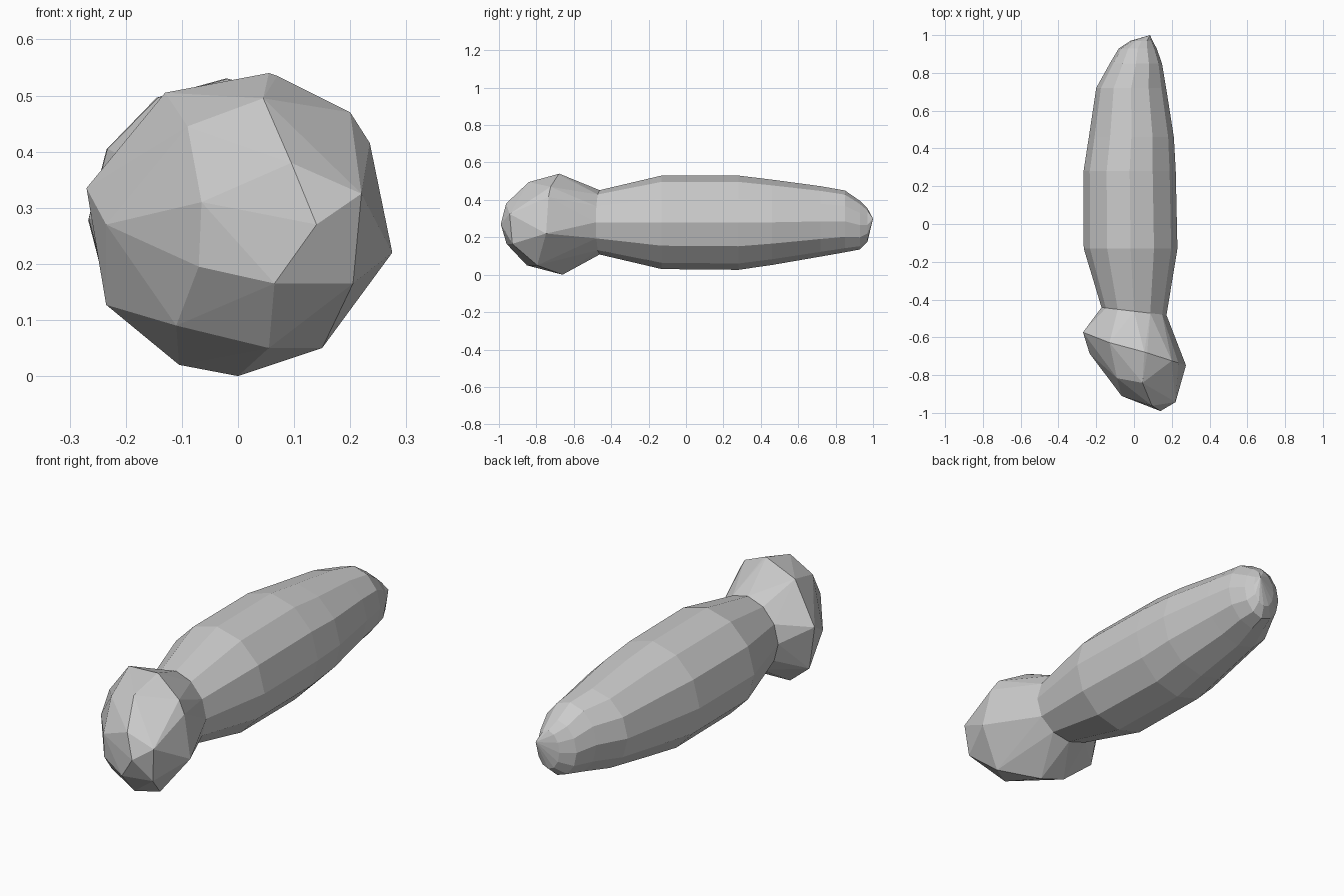
import bpy
import bmesh
from math import sin, cos, pi, sqrt

if "Cube" in bpy.data.objects:
    bpy.data.objects.remove(bpy.data.objects["Cube"])

SIDES = 12


def ring(cx, y, cz, rx, rz, slant=0.0):
    """Points of one cross-section around the y axis."""
    pts = []
    for i in range(SIDES):
        a = 2 * pi * i / SIDES
        x = cx + rx * cos(a)
        pts.append((x, y + slant * x, cz + rz * sin(a)))
    return pts


def finish(name, bm):
    bmesh.ops.recalc_face_normals(bm, faces=bm.faces)
    mesh = bpy.data.meshes.new(name)
    bm.to_mesh(mesh)
    bm.free()
    obj = bpy.data.objects.new(name, mesh)
    bpy.context.collection.objects.link(obj)
    return obj


# Seam shared by both parts
seam = ring(0.0, -0.462, 0.28, 0.172, 0.172, -0.118)

# Long tapered body: loft from the seam to a blunt off-centre tip
sections = [seam] + [ring(*s) for s in [
    (-0.018, -0.13, 0.28, 0.248, 0.25),
    (-0.023, 0.28, 0.278, 0.244, 0.252),
    (-0.014, 0.46, 0.28, 0.225, 0.228),
    (-0.015, 0.72, 0.285, 0.185, 0.188),
    (0.010, 0.85, 0.285, 0.138, 0.165),
    (0.020, 0.93, 0.265, 0.100, 0.130),
    (0.040, 0.97, 0.265, 0.058, 0.090),
]]
bm = bmesh.new()
loops = [[bm.verts.new(p) for p in s] for s in sections]
for a, b in zip(loops, loops[1:]):
    for i in range(SIDES):
        j = (i + 1) % SIDES
        bm.faces.new((a[i], a[j], b[j], b[i]))
tip = bm.verts.new((0.085, 1.0, 0.30))
for i in range(SIDES):
    bm.faces.new((loops[-1][i], loops[-1][(i + 1) % SIDES], tip))
finish("long_body", bm)

# Faceted head: front-view corners placed on a turned ellipsoid
corners = [(0, 0), (-.105, .02), (.15, .05), (.055, .05), (-.11, .09),
           (-.235, .127), (-.07, .195), (.065, .165), (.205, .165),
           (.275, .22), (-.235, .27), (-.065, .31), (.14, .27), (.22, .325),
           (-.27, .335), (.095, .38), (.235, .415), (.045, .495),
           (.07, .535), (-.09, .445), (-.13, .505), (.2, .47), (.055, .54)]
A, B, C = 16.64, 6.04, 11.3


def head_point(x, z):
    k = A * x * x + ((z - 0.27) / 0.27) ** 2 - 1
    d = (B * x) ** 2 - C * k
    if d <= 0.02:                       # corner on the outline
        return (x, -0.66 - 0.6 * B * x / C, z)
    return (x, -0.66 + (-B * x - sqrt(d)) / C, z)


bm = bmesh.new()
for p in corners:
    bm.verts.new(head_point(*p))
rim = [bm.verts.new(p) for p in seam]
hull = bmesh.ops.convex_hull(bm, input=bm.verts)
loose = [v for v in bm.verts if not v.link_faces]
bmesh.ops.delete(bm, geom=loose, context='VERTS')
# open the head where it meets the body
rim_set = {v for v in rim if v.is_valid}
cap = [f for f in bm.faces if all(v in rim_set for v in f.verts)]
bmesh.ops.delete(bm, geom=cap, context='FACES')
finish("rounded_head", bm)
